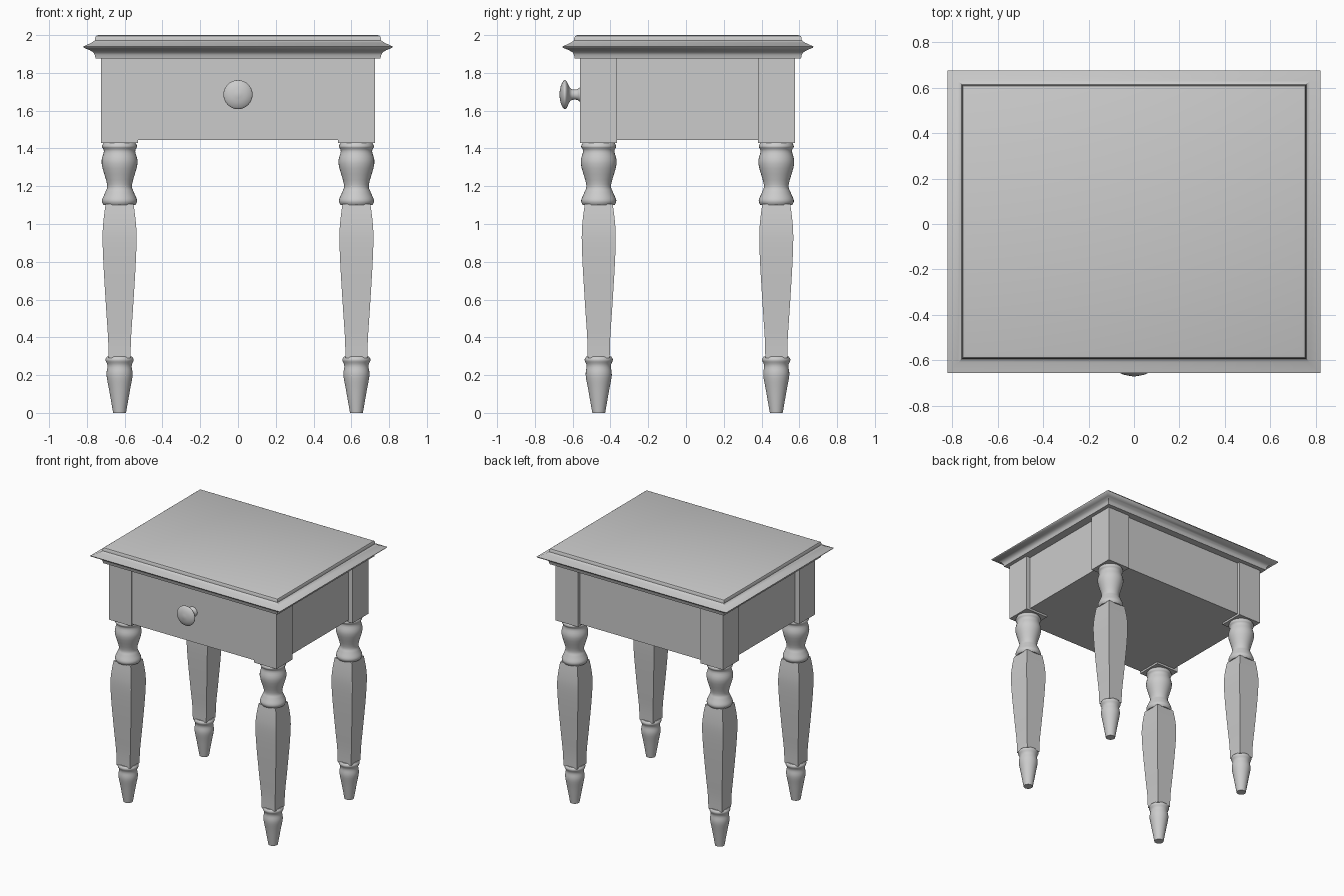
import bpy, bmesh, math
from mathutils import Vector

cube = bpy.data.objects.get("Cube")
if cube:
    bpy.data.objects.remove(cube, do_unlink=True)

mat = bpy.data.materials.new("grey paint")
mat.use_nodes = True
GREY = (0.6, 0.6, 0.6, 1)
mat.diffuse_color = GREY
mat.node_tree.nodes["Principled BSDF"].inputs["Base Color"].default_value = GREY

CY = 0.008                    # depth centre of table body
LEG_X, LEG_Y = 0.627, 0.47    # leg centres
POST = 0.098                  # half width of corner posts
UNDER, BOTTOM = 1.875, 1.445  # apron top and bottom


def loft(name, rings, smooth=True):
    """Skin a stack of equal-sized rings and cap both ends."""
    bm = bmesh.new()
    loops = [[bm.verts.new(p) for p in ring] for ring in rings]
    n = len(loops[0])
    for a, b in zip(loops, loops[1:]):
        for i in range(n):
            j = (i + 1) % n
            bm.faces.new((a[i], a[j], b[j], b[i]))
    bm.faces.new(loops[0])
    bm.faces.new(loops[-1])
    bmesh.ops.recalc_face_normals(bm, faces=bm.faces)
    mesh = bpy.data.meshes.new(name)
    bm.to_mesh(mesh)
    bm.free()
    mesh.materials.append(mat)
    ob = bpy.data.objects.new(name, mesh)
    bpy.context.collection.objects.link(ob)
    if smooth:
        bpy.ops.object.select_all(action="DESELECT")
        ob.select_set(True)
        bpy.context.view_layer.objects.active = ob
        bpy.ops.object.shade_smooth_by_angle(angle=math.radians(40))
    return ob


def rect(cx, cy, hx, hy, z):
    return [(cx + sx * hx, cy + sy * hy, z)
            for sx, sy in ((-1, -1), (1, -1), (1, 1), (-1, 1))]


def circle(cx, cy, r, z, n=32):
    return [(cx + r * math.cos(math.tau * i / n),
             cy + r * math.sin(math.tau * i / n), z) for i in range(n)]


def box(name, x0, x1, y0, y1, z0, z1):
    cx, cy, hx, hy = (x0 + x1) / 2, (y0 + y1) / 2, (x1 - x0) / 2, (y1 - y0) / 2
    return loft(name, [rect(cx, cy, hx, hy, z) for z in (z0, z1)], False)


def smooth_profile(points, steps=4):
    """Catmull-Rom curve through (radius, height) points."""
    p = [Vector(q) for q in [points[0]] + points + [points[-1]]]
    out = []
    for a, b, c, d in zip(p, p[1:], p[2:], p[3:]):
        for k in range(steps):
            t = k / steps
            out.append(0.5 * (2 * b + (c - a) * t + (2 * a - 5 * b + 4 * c - d) * t ** 2
                              + (3 * b - a - 3 * c + d) * t ** 3))
    return out + [p[-1]]


# Moulded table top: (inset from widest edge, height)
edge = [(0.08, 2), (0.068, 1.995), (0.063, 1.985), (0.062, 1.972),
        (0.045, 1.96), (0.015, 1.946), (0, 1.94), (0.004, 1.933),
        (0.035, 1.92), (0.055, 1.908), (0.062, 1.895), (0.066, UNDER)]
loft("table_top", [rect(0, 0.01, 0.82 - i, 0.665 - i, z) for i, z in edge])

# Legs: corner post, turned neck, tapered square shaft, turned foot
neck = [(0.083, 1.432), (0.093, 1.41), (0.083, 1.385), (0.095, 1.32),
        (0.066, 1.21), (0.075, 1.17), (0.093, 1.125), (0.084, 1.1)]
shaft = [(0.074, 1.105), (0.085, 1.02), (0.09, 0.93), (0.085, 0.78),
         (0.071, 0.55), (0.061, 0.4), (0.058, 0.29)]
foot = [(0.066, 0.298), (0.075, 0.28), (0.064, 0.25), (0.069, 0.2),
        (0.055, 0.12), (0.034, 0.0)]
for side, sx in (("left", 1), ("right", -1)):
    for end, sy in (("front", -1), ("back", 1)):
        x, y, tag = sx * LEG_X, CY + sy * LEG_Y, f"{end}_{side}"
        box(f"{tag}_corner_post", x - POST, x + POST, y - POST, y + POST, 1.43, UNDER)
        for part, prof in (("neck", neck), ("foot", foot)):
            loft(f"{tag}_leg_{part}", [circle(x, y, r, z) for r, z in smooth_profile(prof)])
        loft(f"{tag}_leg_shaft", [rect(x, y, r, r, z) for r, z in smooth_profile(shaft)])

# Apron boards set slightly back from the posts, with a closed underside
ox, oy = LEG_X + POST, LEG_Y + POST
for side, sx in (("left", 1), ("right", -1)):
    xs = sorted((sx * (ox - 0.035), sx * (ox - 0.08)))
    box(f"{side}_apron", *xs, CY - LEG_Y, CY + LEG_Y, BOTTOM, UNDER)
box("back_apron", -LEG_X, LEG_X, CY + oy - 0.07, CY + oy - 0.022, BOTTOM, UNDER)
box("front_rail", -LEG_X, LEG_X, CY - oy + 0.007, CY - oy + 0.06, BOTTOM, UNDER)
box("drawer_front", -0.53, 0.53, CY - oy + 0.003, CY - oy + 0.03, 1.48, UNDER)
box("bottom_panel", 0.05 - ox, ox - 0.05, CY - oy + 0.05, CY + oy - 0.05, BOTTOM, 1.47)

# Turned drawer knob, lofted along z then laid to face the front
knob = [(0.038, 0), (0.036, 0.008), (0.028, 0.02), (0.028, 0.045), (0.04, 0.06),
        (0.068, 0.073), (0.077, 0.084), (0.07, 0.094), (0.045, 0.106), (0.008, 0.113)]
pull = loft("drawer_knob", [circle(0, 0, r, z) for r, z in smooth_profile(knob, 3)])
pull.rotation_euler.x = math.pi / 2
pull.location = (0, CY - oy + 0.003, 1.685)
